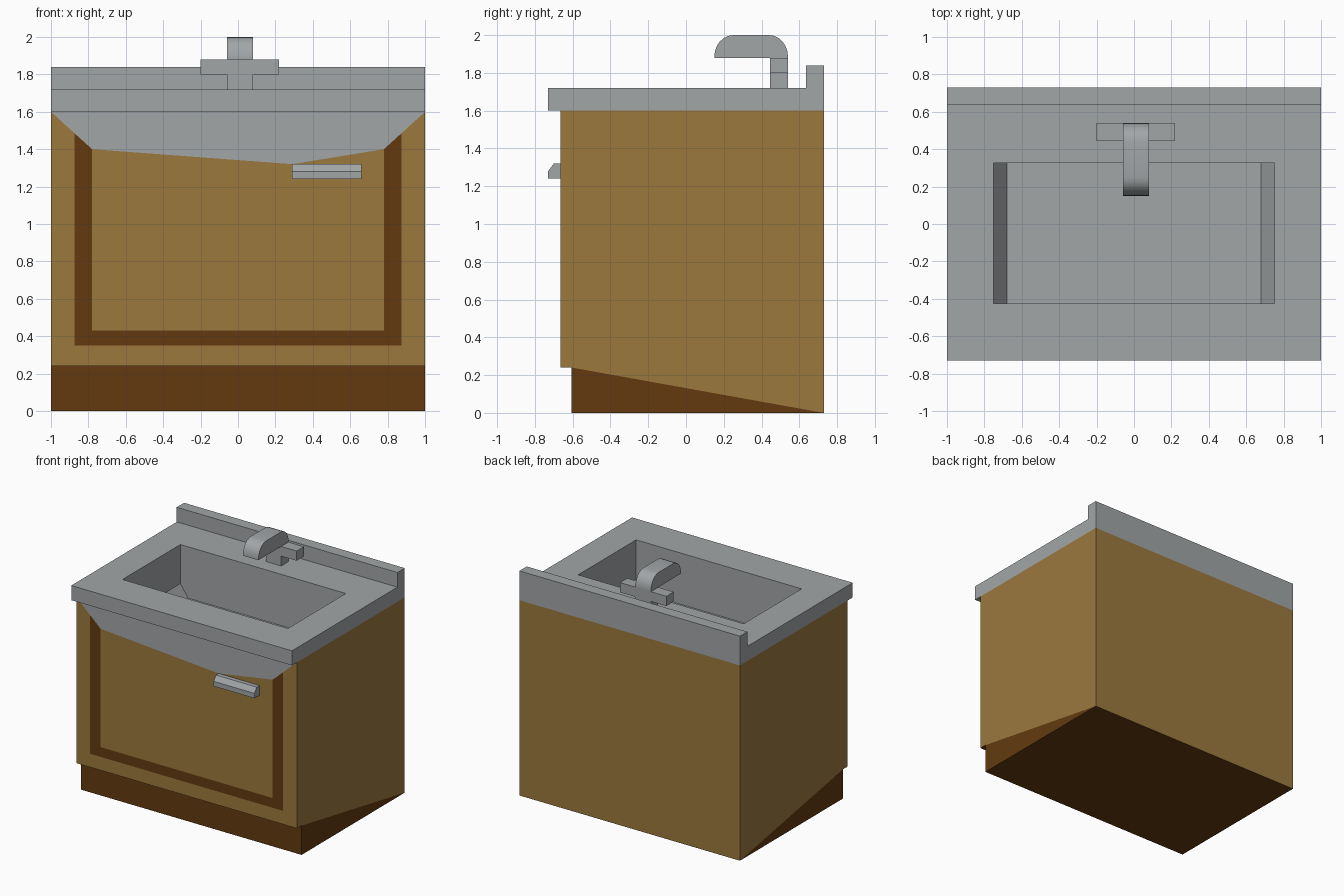
import bpy, bmesh, math

if "Cube" in bpy.data.objects:
    bpy.data.objects.remove(bpy.data.objects["Cube"])


def material(name, rgb):
    m = bpy.data.materials.new(name)
    m.diffuse_color = (*rgb, 1)
    m.use_nodes = True
    m.node_tree.nodes["Principled BSDF"].inputs["Base Color"].default_value = m.diffuse_color
    return m


WOOD = material("light_wood", (0.33, 0.19, 0.048))
DARK = material("dark_wood", (0.125, 0.042, 0.005))
METAL = material("grey", (0.36, 0.38, 0.39))


def build(name, faces, mats):
    """faces: list of (points, material index); shared corners are welded."""
    bm = bmesh.new()
    for pts, mi in faces:
        f = bm.faces.new([bm.verts.new(p) for p in pts])
        f.material_index = mi
    bmesh.ops.remove_doubles(bm, verts=bm.verts, dist=0.0005)
    bmesh.ops.recalc_face_normals(bm, faces=bm.faces)
    me = bpy.data.meshes.new(name)
    bm.to_mesh(me)
    bm.free()
    for m in mats:
        me.materials.append(m)
    ob = bpy.data.objects.new(name, me)
    bpy.context.collection.objects.link(ob)
    return ob


def prism(name, profile, axis, lo, hi):
    """Extrude a profile: (y, z) pairs along x, or (x, z) pairs along y."""
    def at(p, t):
        return (t, p[0], p[1]) if axis == 'x' else (p[0], t, p[1])
    n = len(profile)
    faces = [([at(p, t) for p in profile], 0) for t in (lo, hi)]
    for i in range(n):
        a, b = profile[i], profile[(i + 1) % n]
        faces.append(([at(a, lo), at(b, lo), at(b, hi), at(a, hi)], 0))
    return build(name, faces, [METAL])


def rect(x, y0, y1, z):
    return [(-x, y0, z), (x, y0, z), (x, y1, z), (-x, y1, z)]


# Cabinet: painted front panel, sides, toe kick, back and floor
F, T, B = -0.665, -0.605, 0.73


def front(*pts):
    return [(x, F, z) for x, z in pts]


def u_shape(x, low, high):
    return front((-x, high), (-x, low), (x, low), (x, high))


loops = [u_shape(1, 0.24, 1.6), u_shape(0.875, 0.35, 1.486), u_shape(0.78, 0.43, 1.4)]
faces = []
for k in range(2):
    a, b = loops[k], loops[k + 1]
    for i in range(3):
        faces.append(([a[i], a[i + 1], b[i + 1], b[i]], k))
tip = (0.29, F, 1.32)
c = loops[2]
faces.append(([c[0], c[1], c[2], c[3], tip], 0))
faces.append(([c[0], tip, c[3]] + [loops[1][3], loops[0][3], loops[0][0], loops[1][0]], 2))
for s in (-1, 1):
    faces.append(([(s, F, 1.6), (s, F, 0.24), (s, T, 0.24), (s, B, 0), (s, B, 1.6)], 0))
    faces.append(([(s, T, 0.24), (s, T, 0), (s, B, 0)], 1))
for (ya, za), (yb, zb), mi in [((F, 0.24), (T, 0.24), 1), ((T, 0.24), (T, 0), 1),
                               ((T, 0), (B, 0), 1), ((B, 0), (B, 1.6), 0)]:
    faces.append(([(-1, ya, za), (1, ya, za), (1, yb, zb), (-1, yb, zb)], mi))
build("cabinet", faces, [WOOD, DARK, METAL])

# Countertop and basin as one run of rings
rings = [rect(1, -0.73, B, 1.6), rect(1, -0.73, B, 1.72),
         rect(0.75, -0.425, 0.325, 1.72), rect(0.75, -0.425, 0.325, 1.4),
         rect(0.68, -0.425, 0.325, 1.3)]
faces = [(rings[-1], 0)]
for a, b in zip(rings, rings[1:]):
    for i in range(4):
        j = (i + 1) % 4
        faces.append(([a[i], a[j], b[j], b[i]], 0))
faces.append((rect(1, -0.73, F, 1.6), 0))  # overhang underside
build("countertop_basin", faces, [METAL])

# Backsplash
prism("backsplash", [(0.635, 1.72), (B, 1.72), (B, 1.84), (0.635, 1.84)], 'x', -1, 1)

# Tap: cross-shaped stem with levers, and rounded spout
prism("tap_stem", [(-0.06, 1.72), (0.08, 1.72), (0.08, 1.8), (0.22, 1.8), (0.22, 1.88),
                   (-0.2, 1.88), (-0.2, 1.8), (-0.06, 1.8)], 'y', 0.445, 0.54)


def arc(cy, start):
    return [(cy + 0.1 * math.cos(math.radians(start + 15 * i)),
             1.885 + 0.115 * math.sin(math.radians(start + 15 * i))) for i in range(7)]


spout = prism("tap_spout", [(0.15, 1.88), (0.54, 1.88)] + arc(0.44, 0) + arc(0.25, 90),
              'x', -0.06, 0.08)
bpy.context.view_layer.objects.active = spout
spout.select_set(True)
bpy.ops.object.shade_smooth_by_angle(angle=math.radians(35))

# Door handle with a chamfered front
prism("door_handle", [(F, 1.24), (-0.73, 1.24), (-0.73, 1.28), (-0.7, 1.32), (F, 1.32)],
      'x', 0.29, 0.66)
